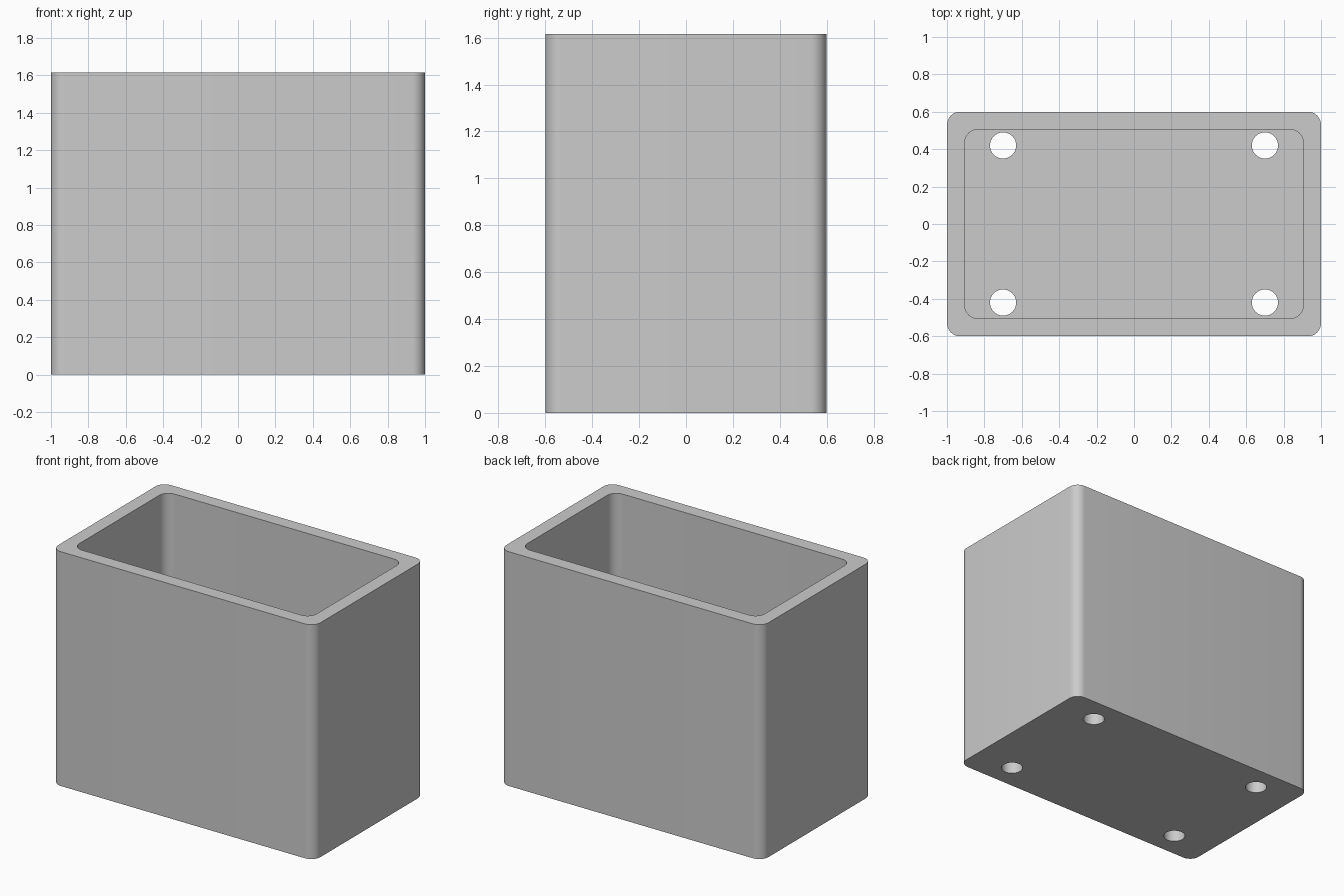
import bpy
import bmesh
import math

if "Cube" in bpy.data.objects:
    bpy.data.objects.remove(bpy.data.objects["Cube"], do_unlink=True)

HEIGHT, FLOOR, WALL, RADIUS = 1.615, 0.1, 0.095, 0.07

grey = bpy.data.materials.new("plain grey")
grey.use_nodes = True
colour = (0.6, 0.6, 0.6, 1)
grey.diffuse_color = colour
grey.node_tree.nodes["Principled BSDF"].inputs["Base Color"].default_value = colour


def rounded_outline(half_x, half_y, radius, steps=10):
    """Points of a rectangle with rounded corners, anticlockwise."""
    points = []
    for corner, (sx, sy) in enumerate([(1, 1), (-1, 1), (-1, -1), (1, -1)]):
        for i in range(steps + 1):
            a = (corner + i / steps) * math.pi / 2
            points.append((sx * (half_x - radius) + radius * math.cos(a),
                           sy * (half_y - radius) + radius * math.sin(a)))
    return points


def circle_outline(x, y, radius, steps=40):
    return [(x + radius * math.cos(math.tau * i / steps),
             y + radius * math.sin(math.tau * i / steps)) for i in range(steps)]


def prism(name, outlines, bottom, top):
    """Extrude one or more closed outlines into solid prisms."""
    bm = bmesh.new()
    for outline in outlines:
        low = [bm.verts.new((x, y, bottom)) for x, y in outline]
        high = [bm.verts.new((x, y, top)) for x, y in outline]
        bm.faces.new(low[::-1])
        bm.faces.new(high)
        for i in range(len(low)):
            j = (i + 1) % len(low)
            bm.faces.new((low[i], low[j], high[j], high[i]))
    mesh = bpy.data.meshes.new(name)
    bm.to_mesh(mesh)
    bm.free()
    mesh.materials.append(grey)
    obj = bpy.data.objects.new(name, mesh)
    bpy.context.collection.objects.link(obj)
    return obj


# Outer block, the cavity and the four floor holes
box = prism("open_box", [rounded_outline(1, 0.6, RADIUS)], 0, HEIGHT)
cavity = prism("cavity_cutter", [rounded_outline(1 - WALL, 0.6 - WALL, RADIUS)],
               FLOOR, HEIGHT + 0.2)
holes = prism("hole_cutter", [circle_outline(sx * 0.7, sy * 0.42, 0.07)
                              for sx in (-1, 1) for sy in (-1, 1)], -0.2, FLOOR + 0.2)

bpy.ops.object.select_all(action='DESELECT')
box.select_set(True)
bpy.context.view_layer.objects.active = box
for cutter in (cavity, holes):
    cutter.hide_render = True
    cut = box.modifiers.new(cutter.name, 'BOOLEAN')
    cut.operation = 'DIFFERENCE'
    cut.solver = 'EXACT'
    cut.object = cutter
    bpy.ops.object.modifier_apply(modifier=cut.name)
    bpy.data.objects.remove(cutter, do_unlink=True)

# Smooth round corners, crisp rims
bpy.ops.object.shade_smooth_by_angle(angle=math.radians(30))
